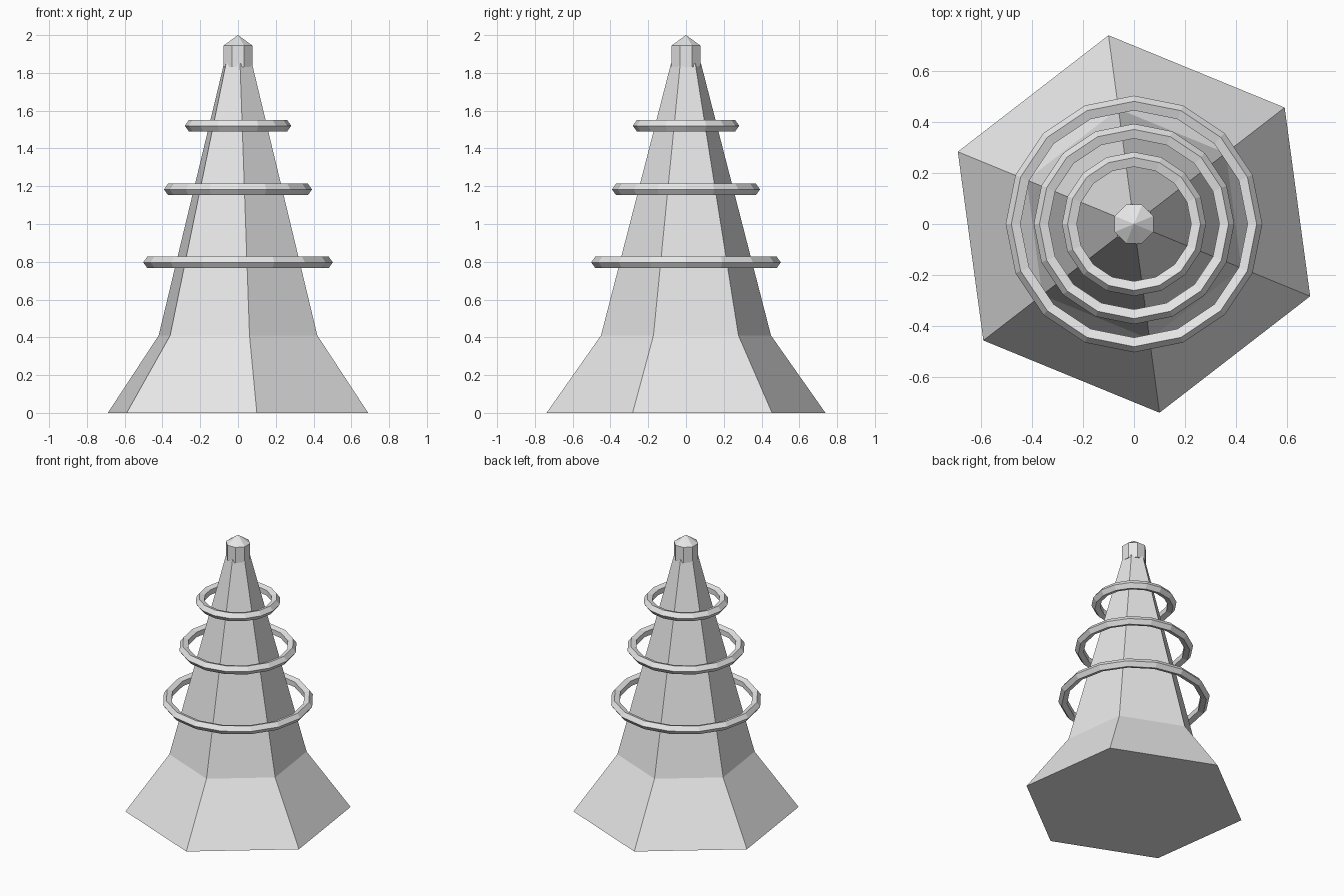
import bpy
from math import cos, sin, pi, radians

cube = bpy.data.objects.get("Cube")
if cube:
    bpy.data.objects.remove(cube, do_unlink=True)

grey = bpy.data.materials.new("light grey")
grey.use_nodes = True
grey.diffuse_color = (0.8, 0.8, 0.8, 1)
grey.node_tree.nodes["Principled BSDF"].inputs["Base Color"].default_value = (0.8, 0.8, 0.8, 1)


def add_object(name, verts, faces):
    mesh = bpy.data.meshes.new(name)
    mesh.from_pydata(verts, [], faces)
    mesh.materials.append(grey)
    obj = bpy.data.objects.new(name, mesh)
    bpy.context.collection.objects.link(obj)
    return obj


def lathe(name, profile, sides, turn=0.0, closed=False):
    """Spin (radius, z) points into a faceted solid; closed makes a ring."""
    n = len(profile)
    verts = [(r * cos(turn + 2 * pi * s / sides), r * sin(turn + 2 * pi * s / sides), z)
             for s in range(sides) for r, z in profile]
    faces = []
    for s in range(sides):
        a, b = s * n, (s + 1) % sides * n
        for i in range(n if closed else n - 1):
            j = (i + 1) % n
            faces.append((a + i, b + i, b + j, a + j))
    if not closed:
        faces.append([s * n for s in reversed(range(sides))])
        faces.append([s * n + n - 1 for s in range(sides)])
    return add_object(name, verts, faces)


# Six-sided tower with a flared foot
lathe("tower", [(0.745, 0), (0.454, 0.41), (0.08, 1.85)], 6, radians(-22.3))

# Eight-sided cap with a pointed top
lathe("cap", [(0.082, 1.832), (0.082, 1.945), (0.0005, 2.0)], 8, pi / 8)

# Floating rings with a five-sided section
TUBE = 0.032
for name, radius, height in (("lower_ring", 0.47, 0.797),
                             ("middle_ring", 0.36, 1.183),
                             ("upper_ring", 0.25, 1.52)):
    section = [(radius + TUBE * cos(2 * pi * k / 5), height + TUBE * sin(2 * pi * k / 5))
               for k in range(5)]
    lathe(name, section, 16, closed=True)
